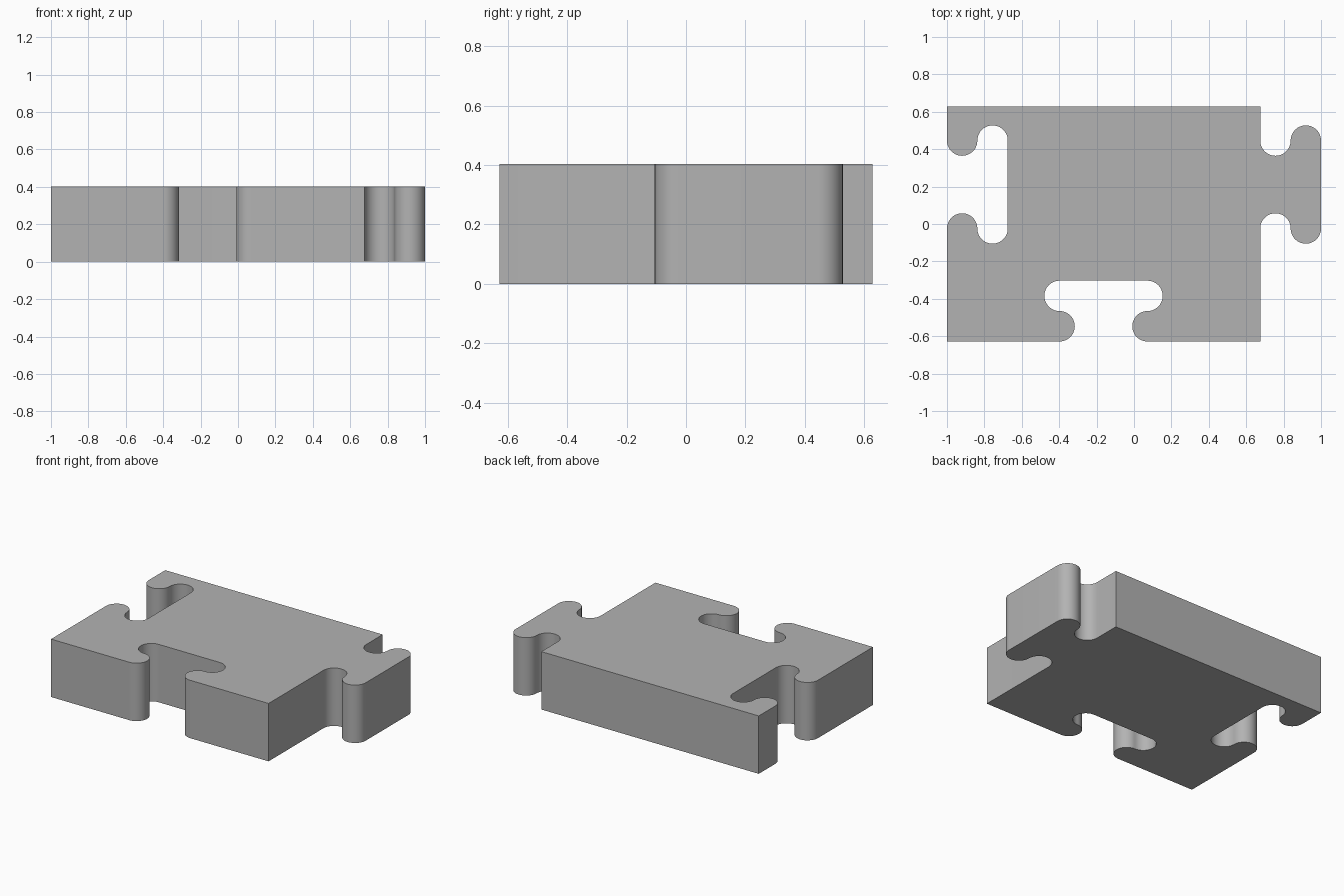
import bpy
import bmesh
import math

if "Cube" in bpy.data.objects:
    bpy.data.objects.remove(bpy.data.objects["Cube"], do_unlink=True)

LEFT, RIGHT, HALF_DEPTH, HEIGHT = -1.0, 0.675, 0.628, 0.403
RADIUS = (1.0 - RIGHT) / 4      # radius of every lip and lobe
HALF_SPAN = 0.235               # connector middle to lobe centre
SIDE_Y, FRONT_X = 0.211, -0.163  # connector middles
STEPS = 24


def connector():
    """Profile as (along edge, depth): a lip arc, a lobe arc, then mirrored."""
    half = []
    for depth, bulge in ((RADIUS, 1), (3 * RADIUS, -1)):
        for i in range(STEPS + 1):
            a = math.pi * i / STEPS
            half.append((-HALF_SPAN + bulge * RADIUS * math.sin(a),
                         depth - RADIUS * math.cos(a)))
    del half[STEPS]  # shared point between the arcs
    return half + [(-u, d) for u, d in reversed(half)]


# Outline, counter-clockwise from the front right corner
profile = connector()
outline = [(LEFT, -HALF_DEPTH)]
outline += [(FRONT_X + u, -HALF_DEPTH + d) for u, d in profile]  # front socket
outline.append((RIGHT, -HALF_DEPTH))
outline += [(RIGHT + d, SIDE_Y + u) for u, d in profile]         # side tab
outline += [(RIGHT, HALF_DEPTH), (LEFT, HALF_DEPTH)]
outline += [(LEFT + d, SIDE_Y - u) for u, d in profile]          # side socket

# Extrude the outline into a solid plate
bm = bmesh.new()
base = bm.faces.new([bm.verts.new((x, y, 0)) for x, y in outline])
top = bmesh.ops.extrude_face_region(bm, geom=[base], use_keep_orig=True)
bmesh.ops.translate(bm, vec=(0, 0, HEIGHT),
                    verts=[g for g in top["geom"] if isinstance(g, bmesh.types.BMVert)])
bmesh.ops.recalc_face_normals(bm, faces=bm.faces)
mesh = bpy.data.meshes.new("interlocking_tile")
bm.to_mesh(mesh)
bm.free()
tile = bpy.data.objects.new("interlocking_tile", mesh)
bpy.context.collection.objects.link(tile)

# Plain grey
grey = bpy.data.materials.new("grey")
grey.use_nodes = True
colour = (0.45, 0.45, 0.45, 1)
grey.diffuse_color = colour
grey.node_tree.nodes["Principled BSDF"].inputs["Base Color"].default_value = colour
mesh.materials.append(grey)

# Smooth arcs, sharp rims and corners
bpy.ops.object.select_all(action="DESELECT")
tile.select_set(True)
bpy.context.view_layer.objects.active = tile
bpy.ops.object.shade_smooth_by_angle(angle=math.radians(30))
